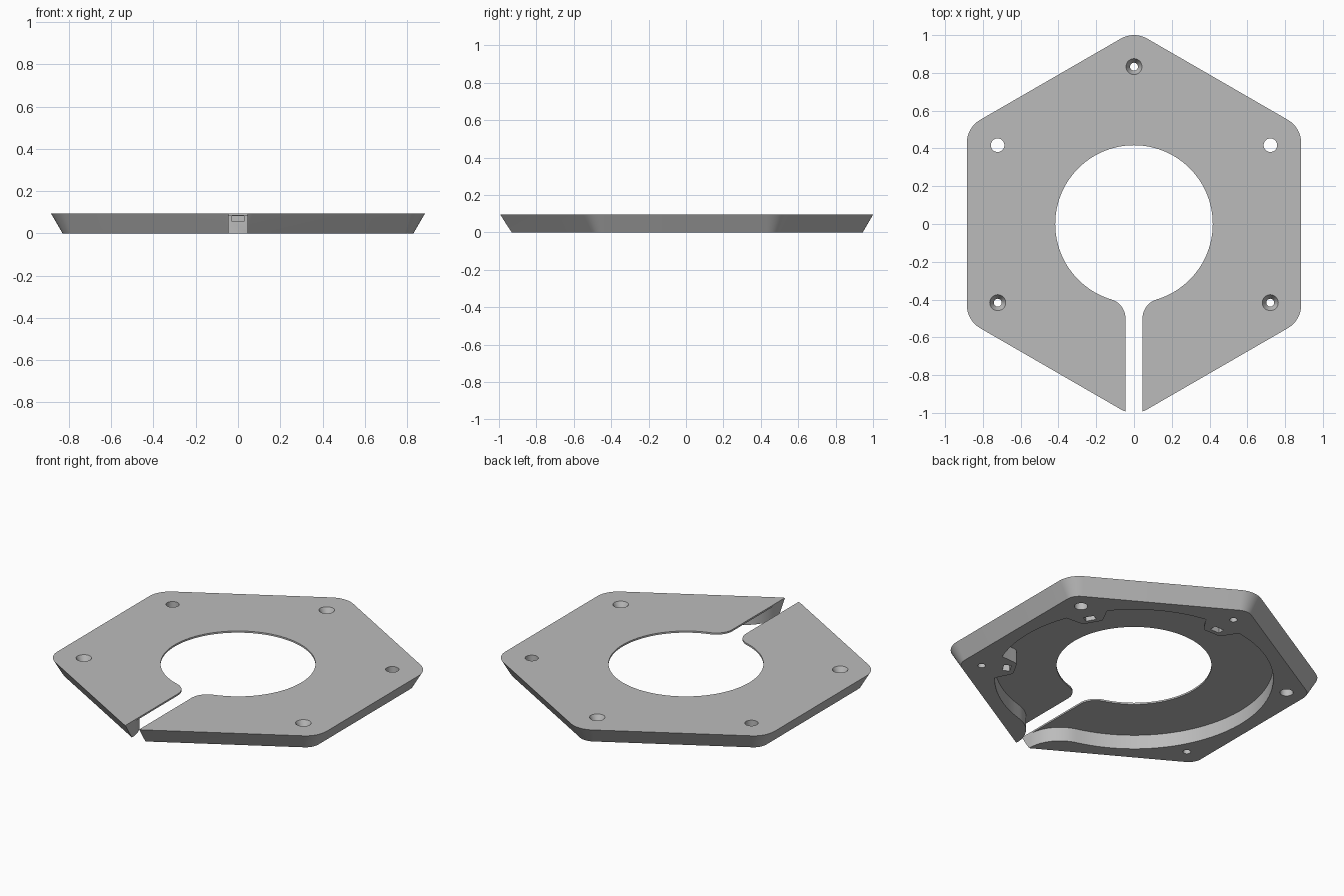
import bpy, bmesh, math
from mathutils import Matrix

if "Cube" in bpy.data.objects:
    bpy.data.objects.remove(bpy.data.objects["Cube"], do_unlink=True)

TOP, CEILING = 0.094, 0.084
UNDER = -0.1

grey = bpy.data.materials.new("plain grey")
grey.use_nodes = True
grey.diffuse_color = (0.5, 0.5, 0.5, 1)
grey.node_tree.nodes["Principled BSDF"].inputs["Base Color"].default_value = (0.5, 0.5, 0.5, 1)


def arc(cx, cy, r, a0, a1, n):
    """Points on an arc, angles in radians."""
    steps = [a0 + (a1 - a0) * i / n for i in range(n + 1)]
    return [(cx + r * math.cos(a), cy + r * math.sin(a)) for a in steps]


def loft(name, low, high, z0, z1, angle=0):
    """Solid between two outlines with matching points, turned about z."""
    bm = bmesh.new()
    a = [bm.verts.new((x, y, z0)) for x, y in low]
    b = [bm.verts.new((x, y, z1)) for x, y in high]
    bm.faces.new(a)
    bm.faces.new(b)
    for i in range(len(a)):
        j = (i + 1) % len(a)
        bm.faces.new((a[i], a[j], b[j], b[i]))
    bmesh.ops.recalc_face_normals(bm, faces=bm.faces)
    bm.transform(Matrix.Rotation(math.radians(angle), 4, 'Z'))
    mesh = bpy.data.meshes.new(name)
    bm.to_mesh(mesh)
    bm.free()
    mesh.materials.append(grey)
    obj = bpy.data.objects.new(name, mesh)
    bpy.context.collection.objects.link(obj)
    return obj


def cut(target, cutter):
    """Subtract the cutter, then remove it."""
    cutter.hide_render = True
    mod = target.modifiers.new("cut", 'BOOLEAN')
    mod.operation, mod.solver, mod.object = 'DIFFERENCE', 'EXACT', cutter
    bpy.context.view_layer.objects.active = target
    bpy.ops.object.modifier_apply(modifier=mod.name)
    bpy.data.objects.remove(cutter, do_unlink=True)


def rounded_hexagon(radius, shrink=0):
    """Hexagon with a corner on +y; shrinking moves every side inward."""
    pts = []
    for k in range(6):
        a = math.radians(90 + 60 * k)
        pts += arc(0.86 * math.cos(a), 0.86 * math.sin(a), radius - shrink,
                   a - math.pi / 6, a + math.pi / 6, 10)
    return pts


def keyhole(radius, fillet, half_slot):
    """Circle flowing through two fillets into a slot towards -y."""
    cx = half_slot + fillet
    cy = -math.sqrt((radius + fillet) ** 2 - cx ** 2)
    a = math.atan2(cy, cx)
    right = arc(0, 0, radius, math.pi / 2, a, 56)
    right += arc(cx, cy, fillet, a + math.pi, math.pi, 14)[1:]
    right.append((half_slot, -1.3))
    return right + [(-x, y) for x, y in reversed(right[1:])]


def box(name, x0, x1, half, z0, z1, angle):
    pts = [(x0, -half), (x1, -half), (x1, half), (x0, half)]
    return loft(name, pts, pts, z0, z1, angle)


def round_cutter(x, y, r0, r1, z0, z1):
    full = 2 * math.pi
    return loft("hole_cutter", arc(x, y, r0, 0, full, 32)[:-1],
                arc(x, y, r1, 0, full, 32)[:-1], z0, z1)


# Plate with sides that slope inward towards the bottom
plate = loft("base_plate", rounded_hexagon(0.14, 0.055), rounded_hexagon(0.14), 0, TOP)

# Recess underneath, leaving tapered tabs on its wall
outline = keyhole(0.75, 0.216, 0.044)
recess = loft("recess_cutter", outline, outline, UNDER, CEILING)
TAB_ANGLES = (-30, 30, 90)
half_tab = [(0.85, 0.16), (0.76, 0.135), (0.74, 0.115), (0.67, 0.07), (0.655, 0.058), (0.65, 0.045)]
tab = half_tab + [(x, -y) for x, y in reversed(half_tab)]
for angle in TAB_ANGLES:
    cut(recess, loft("tab_cutter", tab, tab, UNDER * 2, TOP * 2, angle))
cut(plate, recess)

# Round opening and slot to the front
outline = keyhole(0.417, 0.105, 0.045)
cut(plate, loft("opening_cutter", outline, outline, UNDER, TOP * 2))

# Tie channel in each tab: in from the inner face, out at the bottom
for angle in TAB_ANGLES:
    cut(plate, box("upright_channel", 0.675, 0.715, 0.03, UNDER, 0.083, angle))
    cut(plate, box("level_channel", 0.6, 0.7, 0.0295, 0.057, 0.0835, angle))

# Two plain holes at the back, three countersunk holes
for side in (-1, 1):
    cut(plate, round_cutter(side * 0.722, 0.417, 0.036, 0.036, UNDER, TOP * 2))
for angle in (90, 210, 330):
    a = math.radians(angle)
    x, y = 0.833 * math.cos(a), 0.833 * math.sin(a)
    cut(plate, round_cutter(x, y, 0.021, 0.021, UNDER, TOP * 2))
    cut(plate, round_cutter(x, y, 0.018, 0.044, 0.05, TOP + 0.003))

# Smooth the curved walls and keep the rims sharp
bpy.ops.object.select_all(action='DESELECT')
plate.select_set(True)
bpy.context.view_layer.objects.active = plate
bpy.ops.object.shade_smooth_by_angle(angle=math.radians(25))
